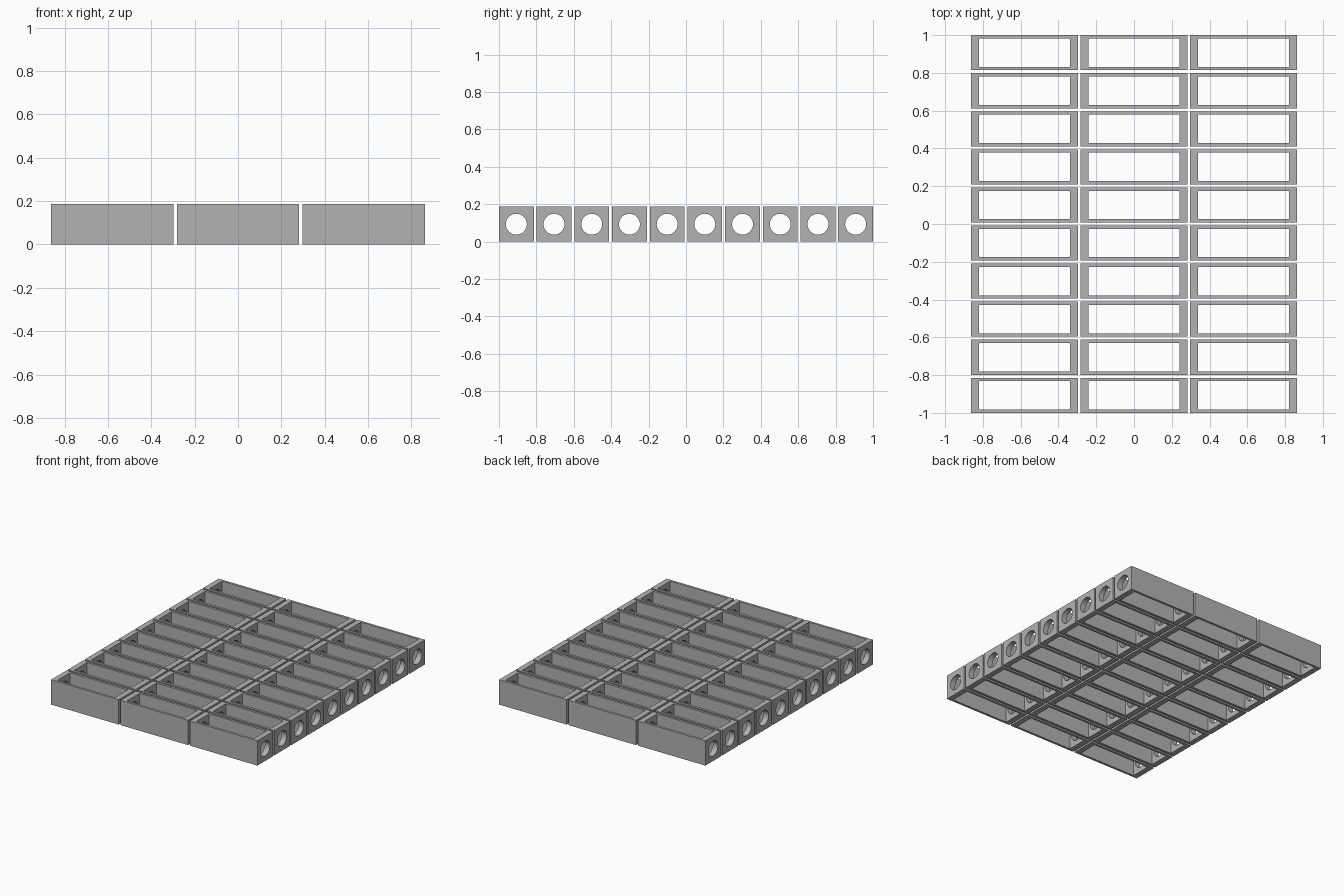
import bpy, math

if "Cube" in bpy.data.objects:
    bpy.data.objects.remove(bpy.data.objects["Cube"])

# Block and grid dimensions
LENGTH, WIDTH, HEIGHT = 0.565, 0.186, 0.187
END_WALL, SIDE_WALL, BORE_RADIUS = 0.042, 0.018, 0.056
COLUMNS, ROWS = 3, 10
PITCH_X, PITCH_Y = 0.58, (2 - WIDTH) / (ROWS - 1)

grey = bpy.data.materials.new("grey")
grey.diffuse_color = (0.45, 0.45, 0.45, 1)
grey.use_nodes = True
grey.node_tree.nodes["Principled BSDF"].inputs["Base Color"].default_value = grey.diffuse_color


def box(name, size, location):
    bpy.ops.mesh.primitive_cube_add(size=1, location=location)
    ob = bpy.context.object
    ob.name = name
    ob.scale = size
    bpy.ops.object.transform_apply(location=False, rotation=False, scale=True)
    ob.data.materials.append(grey)
    return ob


# One hollow block at the front left corner of the grid
corner = (-PITCH_X * (COLUMNS - 1) / 2, -PITCH_Y * (ROWS - 1) / 2, HEIGHT / 2)
block = box("hollow_blocks", (LENGTH, WIDTH, HEIGHT), corner)

# Cutters: open pocket through top and bottom, round bore through both ends
pocket = box("pocket_cutter", (LENGTH - 2 * END_WALL, WIDTH - 2 * SIDE_WALL, HEIGHT * 2), corner)
bpy.ops.mesh.primitive_cylinder_add(vertices=32, radius=BORE_RADIUS, depth=LENGTH * 1.5,
                                    location=corner, rotation=(0, math.pi / 2, 0))
bore = bpy.context.object
bore.name = "bore_cutter"
bore.data.materials.append(grey)

bpy.ops.object.select_all(action='DESELECT')
bpy.context.view_layer.objects.active = block
block.select_set(True)
for cutter in (pocket, bore):
    cutter.hide_render = True
    mod = block.modifiers.new(cutter.name, 'BOOLEAN')
    mod.operation, mod.solver, mod.object = 'DIFFERENCE', 'EXACT', cutter
    bpy.ops.object.modifier_apply(modifier=mod.name)
    bpy.data.objects.remove(cutter)
bpy.ops.object.shade_smooth_by_angle(angle=math.radians(30))

# Repeat the block in columns and rows
for name, count, step in (("columns", COLUMNS, (PITCH_X, 0, 0)), ("rows", ROWS, (0, PITCH_Y, 0))):
    array = block.modifiers.new(name, 'ARRAY')
    array.count = count
    array.use_relative_offset = False
    array.use_constant_offset = True
    array.constant_offset_displace = step
